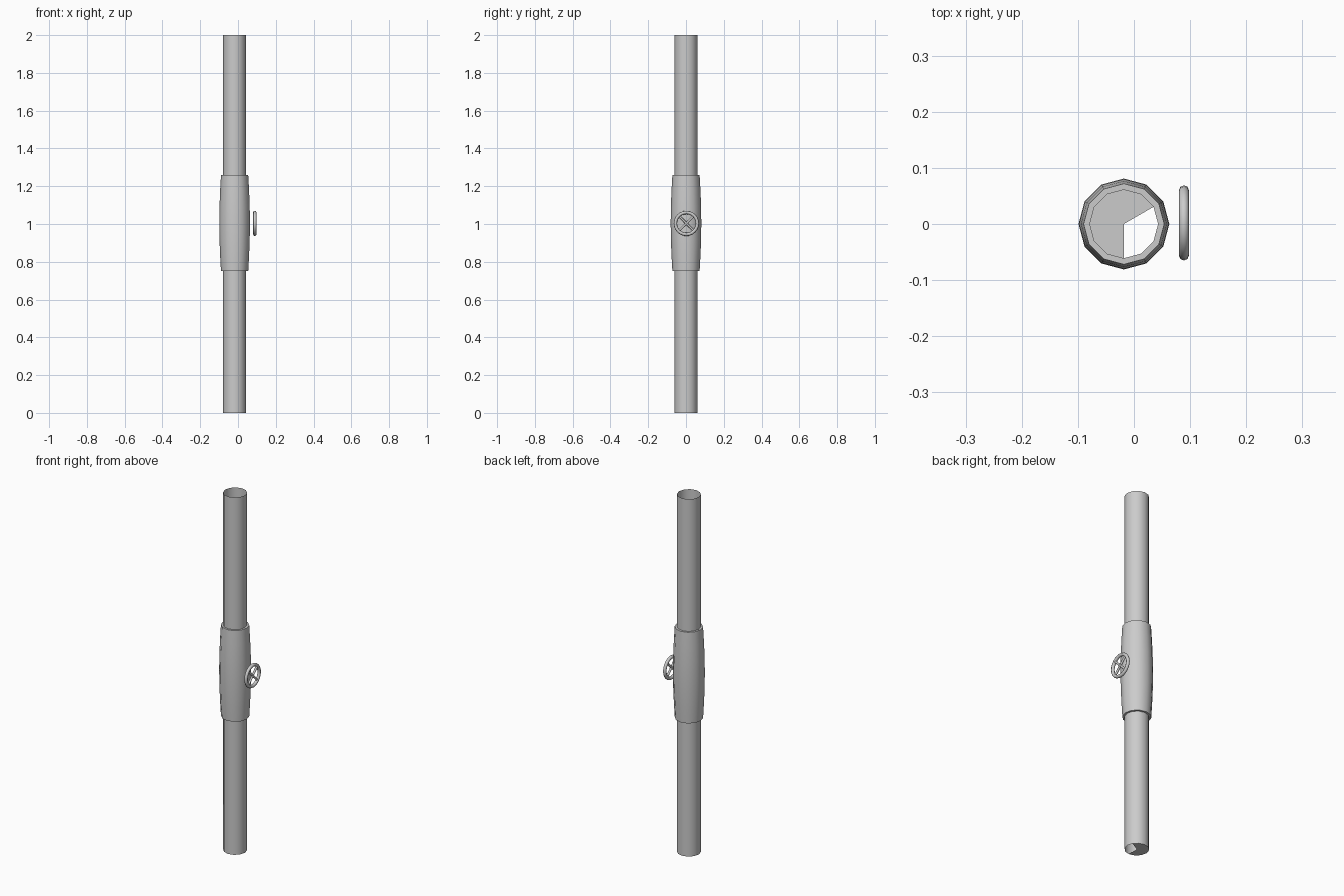
import bpy, bmesh, math
from mathutils import Matrix, Vector

if "Cube" in bpy.data.objects:
    bpy.data.objects.remove(bpy.data.objects["Cube"])

CX = -0.018   # pipe axis
SIDES = 12


def finish(name, bm, smooth=None):
    mesh = bpy.data.meshes.new(name)
    bm.to_mesh(mesh)
    bm.free()
    ob = bpy.data.objects.new(name, mesh)
    bpy.context.collection.objects.link(ob)
    if smooth:
        bpy.ops.object.select_all(action='DESELECT')
        ob.select_set(True)
        bpy.context.view_layer.objects.active = ob
        bpy.ops.object.shade_smooth_by_angle(angle=math.radians(smooth))
    return ob


def lathe(bm, profile):
    """Revolve (radius, z) points around the pipe axis."""
    rings = []
    for r, z in profile:
        rings.append([bm.verts.new((CX + r * math.cos(i * math.tau / SIDES),
                                    r * math.sin(i * math.tau / SIDES), z))
                      for i in range(SIDES)])
    for a, b in zip(rings, rings[1:]):
        for i in range(SIDES):
            j = (i + 1) % SIDES
            bm.faces.new((a[i], a[j], b[j], b[i]))
    return rings


# Open-topped pipe, with a fan-shaped bottom missing four of its wedges
bm = bmesh.new()
base = lathe(bm, [(0.061, 0), (0.061, 2)])[0]
centre = bm.verts.new((CX, 0, 0))
for i in range(1, 9):
    bm.faces.new((centre, base[i + 1], base[i]))
finish("pipe", bm, 35)

# Barrel-shaped valve sleeve
bm = bmesh.new()
lathe(bm, [(0.061, 0.75), (0.072, 0.75), (0.0765, 0.83), (0.080, 0.92),
           (0.081, 1.005), (0.080, 1.09), (0.0765, 1.18), (0.072, 1.26), (0.061, 1.26)])
finish("valve_sleeve", bm, 35)

# Handwheel rim and crossed spokes, facing +x
WHEEL = Vector((0.089, 0.002, 1.003))
bpy.ops.mesh.primitive_torus_add(location=WHEEL, rotation=(0, math.pi / 2, 0),
                                 major_radius=0.058, minor_radius=0.009,
                                 major_segments=24, minor_segments=8)
rim = bpy.context.object
rim.name = "handwheel_rim"
bpy.ops.object.shade_smooth_by_angle(angle=math.radians(50))

bm = bmesh.new()
for angle in (45, -45):
    m = Matrix.Translation(WHEEL) @ Matrix.Rotation(math.radians(angle), 4, 'X')
    bmesh.ops.create_cone(bm, cap_ends=True, segments=8, radius1=0.006, radius2=0.006,
                          depth=0.114, matrix=m)
finish("handwheel_spokes", bm, 50)
